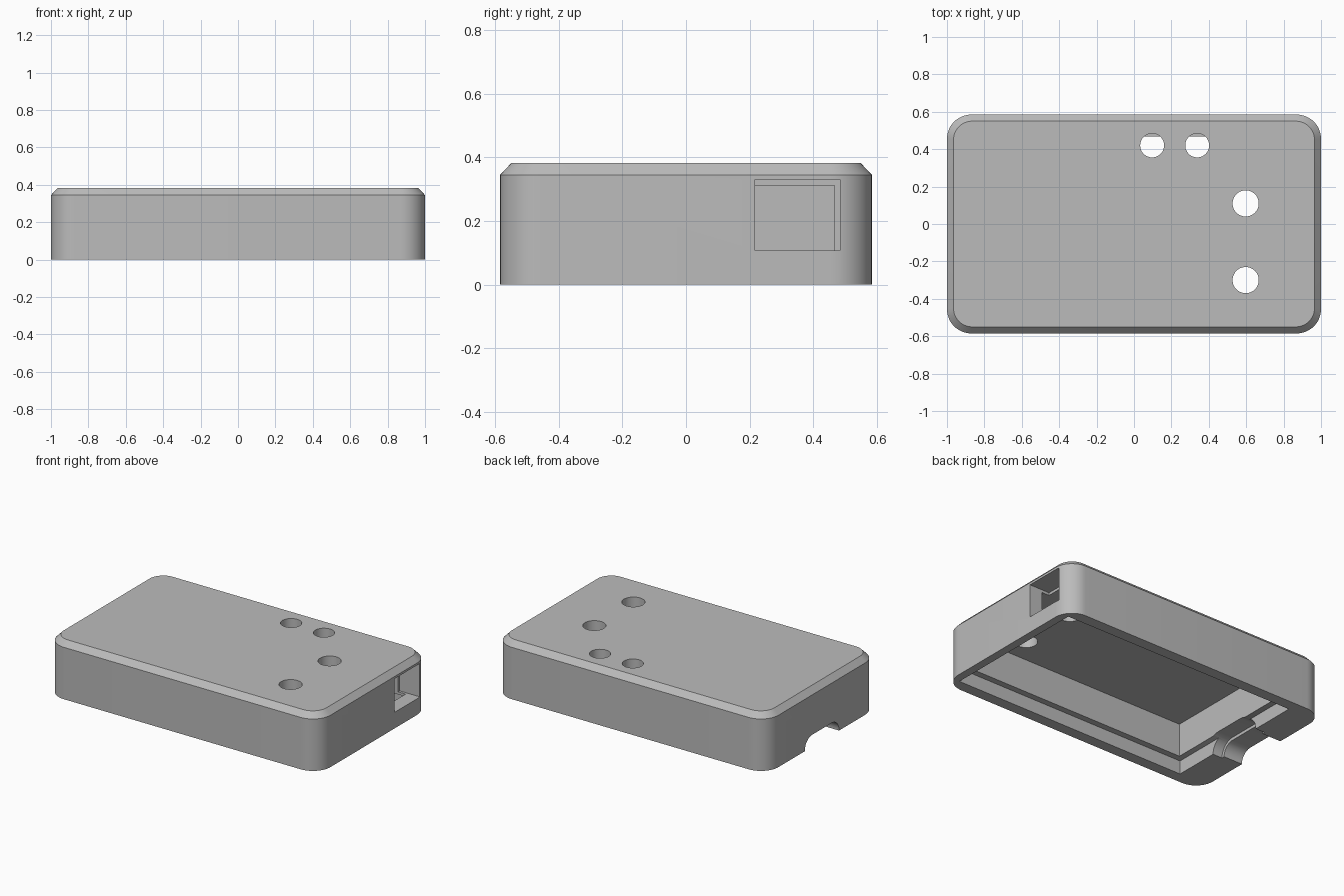
import bpy, bmesh, math

cube = bpy.data.objects.get("Cube")
if cube:
    bpy.data.objects.remove(cube, do_unlink=True)

grey = bpy.data.materials.new("plain grey")
grey.use_nodes = True
tone = (0.5, 0.5, 0.5, 1)
grey.diffuse_color = tone
bsdf = next(n for n in grey.node_tree.nodes if n.type == 'BSDF_PRINCIPLED')
bsdf.inputs["Base Color"].default_value = tone


def rounded(hx, hy, r, seg=12):
    """Outline of a rounded rectangle centred on the origin."""
    pts = []
    for i, (sx, sy) in enumerate(((1, 1), (-1, 1), (-1, -1), (1, -1))):
        for k in range(seg + 1):
            a = math.pi / 2 * (i + k / seg)
            pts.append((sx * (hx - r) + r * math.cos(a), sy * (hy - r) + r * math.sin(a)))
    return pts


def loft(name, rings):
    """Closed solid through rings of 3D points."""
    bm = bmesh.new()
    loops = [[bm.verts.new(p) for p in ring] for ring in rings]
    n = len(loops[0])
    for a, b in zip(loops, loops[1:]):
        for i in range(n):
            j = (i + 1) % n
            bm.faces.new((a[i], a[j], b[j], b[i]))
    bm.faces.new(loops[0][::-1])
    bm.faces.new(loops[-1])
    bmesh.ops.recalc_face_normals(bm, faces=bm.faces)
    mesh = bpy.data.meshes.new(name)
    bm.to_mesh(mesh)
    bm.free()
    mesh.materials.append(grey)
    ob = bpy.data.objects.new(name, mesh)
    bpy.context.collection.objects.link(ob)
    return ob


def block(name, x, y, z):
    return loft(name, [[(x[0], y[0], h), (x[1], y[0], h), (x[1], y[1], h), (x[0], y[1], h)] for h in z])


def hole(name, x, y, r, seg=40):
    turn = [2 * math.pi * k / seg for k in range(seg)]
    return loft(name, [[(x + r * math.cos(a), y + r * math.sin(a), h) for a in turn] for h in (0.2, 0.5)])


def cable_slot(name, x0, x1, half_w, half_h):
    """Horizontal slot with round ends, running along x at floor level."""
    return loft(name, [[(x, u, v) for u, v in rounded(half_w, half_h, half_h * 0.98)] for x in (x0, x1)])


# Outer shell with a chamfered top rim
shell = [(1.0, 0.585, 0.13, 0), (1.0, 0.585, 0.13, 0.345), (0.965, 0.55, 0.1, 0.382)]
case = loft("case_cover", [[(x, y, z) for x, y in rounded(hx, hy, r)] for hx, hy, r, z in shell])

# Stepped cavity, button holes, side port and cable slot
cutters = [
    block("lid_recess", (-0.79, 0.945), (-0.51, 0.51), (-0.1, 0.09)),
    block("main_cavity", (-0.75, 0.905), (-0.468, 0.468), (-0.1, 0.312)),
    block("side_port", (0.85, 1.1), (0.217, 0.485), (0.107, 0.33)),
    cable_slot("cable_slot_outer", -1.1, -0.7, 0.18, 0.08),
    cable_slot("cable_slot_inner", -0.86, -0.72, 0.2, 0.1),
]
for i, (x, y, r) in enumerate(((0.097, 0.42, 0.064), (0.338, 0.42, 0.064), (0.597, 0.11, 0.07), (0.597, -0.3, 0.07))):
    cutters.append(hole("top_hole_%d" % (i + 1), x, y, r))

bpy.ops.object.select_all(action='DESELECT')
bpy.context.view_layer.objects.active = case
case.select_set(True)
for c in cutters:
    mod = case.modifiers.new(c.name, 'BOOLEAN')
    mod.operation = 'DIFFERENCE'
    mod.solver = 'EXACT'
    mod.object = c
    bpy.ops.object.modifier_apply(modifier=mod.name)
for c in cutters:
    bpy.data.objects.remove(c, do_unlink=True)

bpy.ops.object.shade_smooth_by_angle(angle=math.radians(30))
